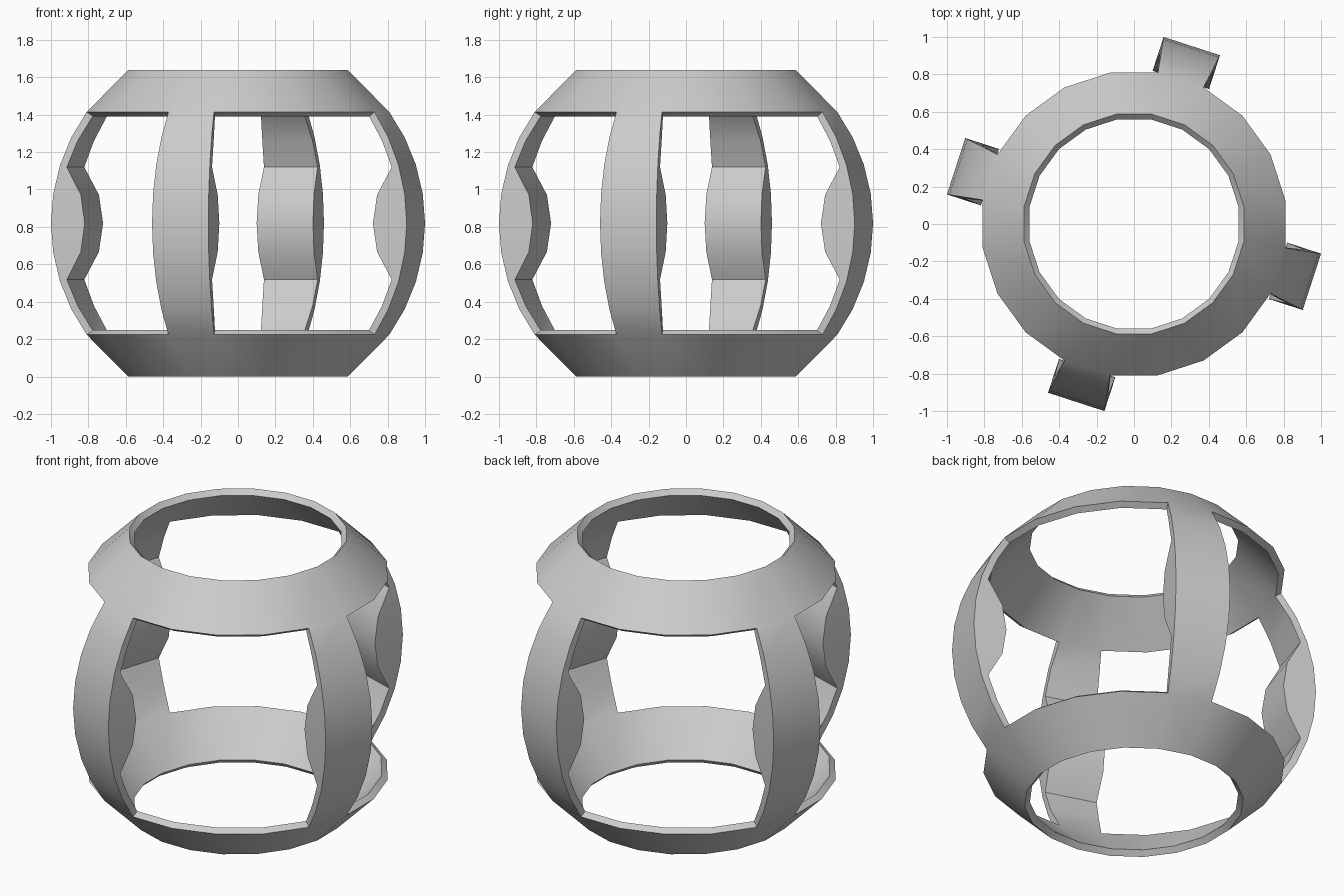
import bpy, bmesh
from math import sin, cos, radians

if "Cube" in bpy.data.objects:
    bpy.data.objects.remove(bpy.data.objects["Cube"])

R, SIDES, WALL = 1.0125, 20, 0.04
ZC = R * sin(radians(54))          # sphere centre height
RIBS = (3, 8, 13, 18)              # wall segments that carry a rib
DEPTH = {0: 0.19, 9: 0.155}        # ribs are thicker around the middle

bm = bmesh.new()
cache = {}


def vert(key, co):
    if key not in cache:
        cache[key] = bm.verts.new(co)
    return cache[key]


def az(k):
    return radians(9 + 18 * k)


def outer(k, lat):
    k %= SIDES
    a, l = az(k), radians(lat)
    return vert(("o", k, lat), (R * cos(l) * cos(a), R * cos(l) * sin(a), ZC + R * sin(l)))


def inner(k, lat):
    # band inside: offset along the wall normal
    k %= SIDES
    n = 45 if abs(lat) == 54 else 36
    n = radians(n if lat > 0 else -n)
    r = R * cos(radians(lat)) - WALL * cos(n)
    z = ZC + R * sin(radians(lat)) - WALL * sin(n)
    return vert(("i", k, lat), (r * cos(az(k)), r * sin(az(k)), z))


def rib_inner(seg, k, lat):
    # rib inside: pushed straight in along the rib's own facing
    if abs(lat) == 36:
        return inner(k, lat)
    m, l = az(seg + 0.5), radians(lat)
    d = DEPTH.get(abs(lat), WALL * cos(l))
    dz = min(WALL, 0.04) * sin(l)
    o = outer(k, lat).co
    return vert(("r", k % SIDES, lat), (o.x - d * cos(m), o.y - d * sin(m), o.z - dz))


def quad(*v):
    bm.faces.new(v)


# top and bottom bands
for s in (1, -1):
    for k in range(SIDES):
        a, b = 36 * s, 54 * s
        quad(outer(k, a), outer(k + 1, a), outer(k + 1, b), outer(k, b))
        quad(inner(k, a), inner(k, b), inner(k + 1, b), inner(k + 1, a))
        quad(outer(k, b), outer(k + 1, b), inner(k + 1, b), inner(k, b))
        if k not in RIBS:
            quad(outer(k, a), inner(k, a), inner(k + 1, a), outer(k + 1, a))

# four upright ribs
for k in RIBS:
    for lat in range(-36, 36, 9):
        o = [outer(k, lat), outer(k + 1, lat), outer(k + 1, lat + 9), outer(k, lat + 9)]
        i = [rib_inner(k, k, lat), rib_inner(k, k + 1, lat),
             rib_inner(k, k + 1, lat + 9), rib_inner(k, k, lat + 9)]
        quad(*o)
        quad(*reversed(i))
        quad(o[0], o[3], i[3], i[0])
        quad(o[1], i[1], i[2], o[2])

bmesh.ops.recalc_face_normals(bm, faces=bm.faces)
mesh = bpy.data.meshes.new("round_cage")
bm.to_mesh(mesh)
bm.free()
cage = bpy.data.objects.new("round_cage", mesh)
bpy.context.collection.objects.link(cage)
bpy.context.view_layer.objects.active = cage
cage.select_set(True)
bpy.ops.object.shade_smooth_by_angle(angle=radians(30))
